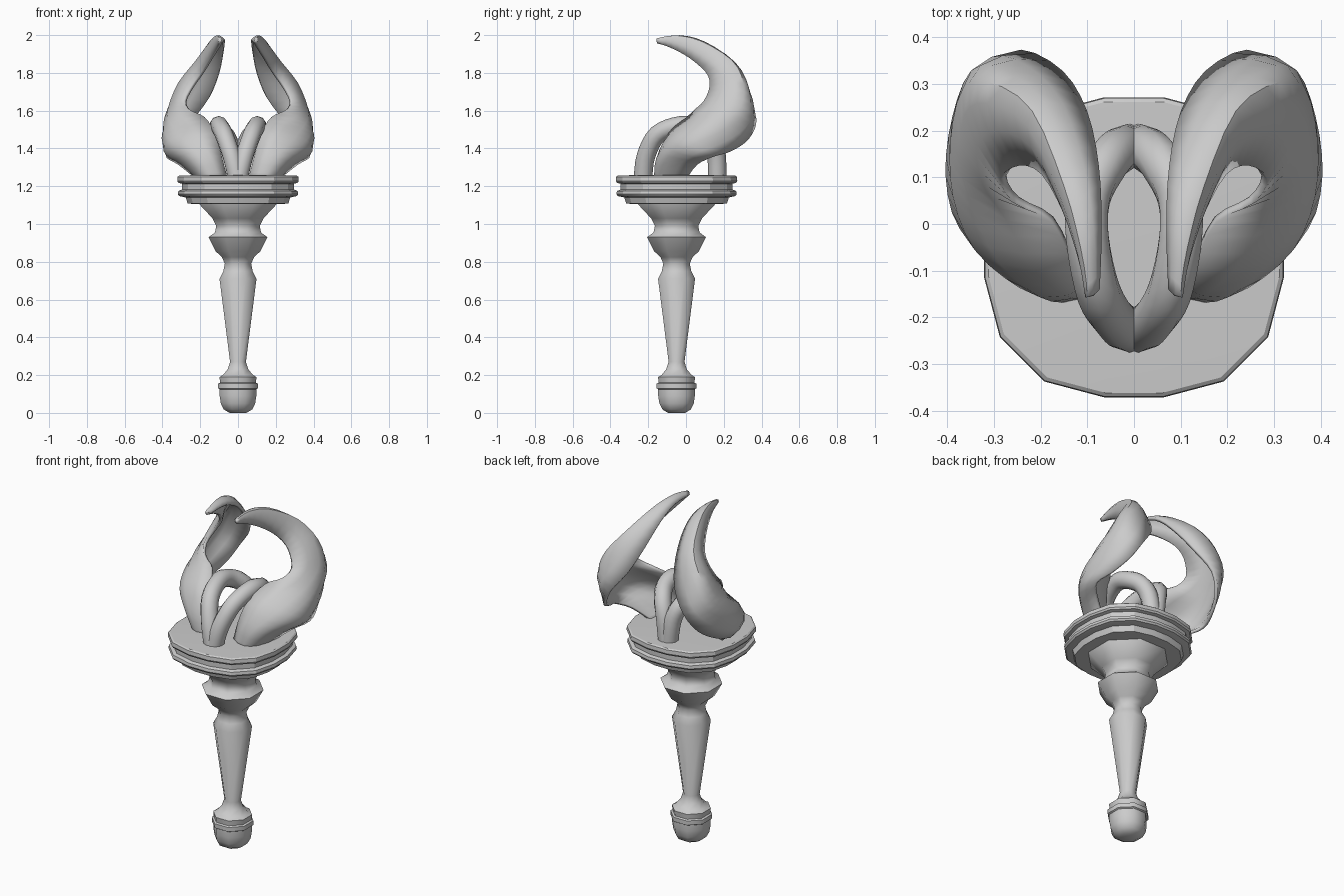
import bpy, math
from mathutils import Vector

if "Cube" in bpy.data.objects:
    bpy.data.objects.remove(bpy.data.objects["Cube"])

CY = -0.05  # axis of the turned handle


def smooth(ob, deg):
    bpy.ops.object.select_all(action='DESELECT')
    ob.select_set(True)
    bpy.context.view_layer.objects.active = ob
    bpy.ops.object.shade_smooth_by_angle(angle=math.radians(deg))


def make(name, verts, faces):
    me = bpy.data.meshes.new(name)
    me.from_pydata(verts, [], faces)
    me.update()
    ob = bpy.data.objects.new(name, me)
    bpy.context.collection.objects.link(ob)
    return ob


def lathe(name, profile, n, scale=1.0, square=0.0, deg=35):
    """Turn (radius, z) pairs about the axis, flat side forward; square swells the diagonals."""
    verts, faces = [], []
    for r, z in profile:
        for i in range(n):
            a = 2 * math.pi * (i + .5) / n
            k = r * scale * (1 + square * (0.7 - math.cos(4 * a)))
            verts.append((k * math.cos(a), CY + k * math.sin(a), z))
    for j in range(len(profile) - 1):
        for i in range(n):
            b = (i + 1) % n
            faces.append((j * n + i, j * n + b, (j + 1) * n + b, (j + 1) * n + i))
    faces.append(tuple(reversed(range(n))))
    faces.append(tuple(range((len(profile) - 1) * n, len(profile) * n)))
    ob = make(name, verts, faces)
    smooth(ob, deg)
    return ob


# Octagonal turned handle
lathe("handle", [
    (.045, 0), (.075, .018), (.091, .05), (.097, .09), (.097, .125),
    (.105, .13), (.105, .155), (.095, .16), (.098, .19), (.08, .2),
    (.055, .23), (.042, .27), (.098, .71), (.078, .75), (.07, .79),
    (.085, .825), (.118, .855), (.156, .93), (.122, .955), (.115, .99),
    (.135, 1.03), (.205, 1.105), (.205, 1.12)], 8, 1.082, 0, 50)

# Stacked rim plates
lathe("rim_underside", [(.2, 1.105), (.272, 1.108), (.285, 1.15)], 16, 1, .039, 25)
lathe("rim_plates", [
    (.28, 1.14), (.318, 1.148), (.325, 1.158), (.322, 1.175), (.303, 1.182),
    (.303, 1.213), (.322, 1.218), (.328, 1.228), (.326, 1.25), (.318, 1.256),
    (.2, 1.26)], 16, 1, .039, 25)


def catmull(p, t):
    """Catmull-Rom point at parameter t through the list p."""
    i = min(int(t), len(p) - 2)
    f = t - i
    a, b, c, d = p[max(i - 1, 0)], p[i], p[i + 1], p[min(i + 2, len(p) - 1)]
    return .5 * (2 * b + (c - a) * f + (2 * a - 5 * b + 4 * c - d) * f * f
                 + (3 * b - a - 3 * c + d) * f ** 3)


# Curling horn leaves: front edge, outer ridge and back edge from base to tip
front = [(.06, -.12, 1.24), (.09, -.12, 1.36), (.125, -.085, 1.48), (.175, .01, 1.56),
         (.25, .05, 1.6), (.28, .1, 1.65), (.24, .13, 1.73), (.19, .11, 1.8),
         (.14, .02, 1.88), (.105, -.08, 1.935), (.09, -.15, 1.96)]
ridge = [(.17, -.15, 1.24), (.24, -.13, 1.34), (.335, -.05, 1.42), (.38, .06, 1.48),
         (.385, .18, 1.54), (.36, .285, 1.62), (.305, .3, 1.74), (.215, .24, 1.86),
         (.145, .08, 1.96), (.11, -.05, 1.99), (.095, -.155, 1.975)]
back = [(.21, 0, 1.24), (.31, .06, 1.32), (.37, .13, 1.355), (.345, .23, 1.385),
        (.3, .325, 1.45), (.24, .365, 1.55), (.155, .32, 1.665), (.105, .235, 1.79),
        (.08, .12, 1.91), (.075, 0, 1.965), (.08, -.14, 1.965)]
rails = [[Vector(p) for p in r] for r in (front, ridge, back)]
rows, cols = 31, 7
verts, faces = [], []
for j in range(rows):
    F, M, B = (catmull(r, j * (len(front) - 1) / (rows - 1)) for r in rails)
    for i in range(cols):
        s = i / (cols - 1)
        verts.append(F * (1 - s) * (1 - 2 * s) + M * 4 * s * (1 - s) + B * s * (2 * s - 1))
for j in range(rows - 1):
    for i in range(cols - 1):
        a = j * cols + i
        faces.append((a, a + 1, a + cols + 1, a + cols))
horns = make("horn_leaves", verts, faces)
m = horns.modifiers.new("thickness", 'SOLIDIFY')
m.thickness, m.offset = .018, 0
m = horns.modifiers.new("mirror", 'MIRROR')
m.use_axis[0] = True
smooth(horns, 45)

# Pair of arched tubes forming a V, leaning outwards between the horns
path = [(.006, -.228, 1.24), (.035, -.212, 1.36), (.075, -.15, 1.475), (.1, -.03, 1.522),
        (.096, .06, 1.505), (.06, .13, 1.46), (.028, .16, 1.38), (.008, .166, 1.24)]
pts = [Vector(p) for p in path]
n, steps = 10, 29
verts, faces = [], []
for j in range(steps):
    t = j * (len(pts) - 1) / (steps - 1)
    c = catmull(pts, t)
    d = (catmull(pts, min(t + .05, len(pts) - 1)) - catmull(pts, max(t - .05, 0))).normalized()
    u = d.cross(Vector((1, 0, 0))).normalized()
    v = d.cross(u)
    for i in range(n):
        a = 2 * math.pi * i / n
        verts.append(c + .049 * u * math.cos(a) + .048 * v * math.sin(a))
for j in range(steps - 1):
    for i in range(n):
        b = (i + 1) % n
        faces.append((j * n + i, j * n + b, (j + 1) * n + b, (j + 1) * n + i))
loops = make("arched_loops", verts, faces)
m = loops.modifiers.new("mirror", 'MIRROR')
m.use_axis[0] = True
m.use_mirror_merge = False
smooth(loops, 50)
